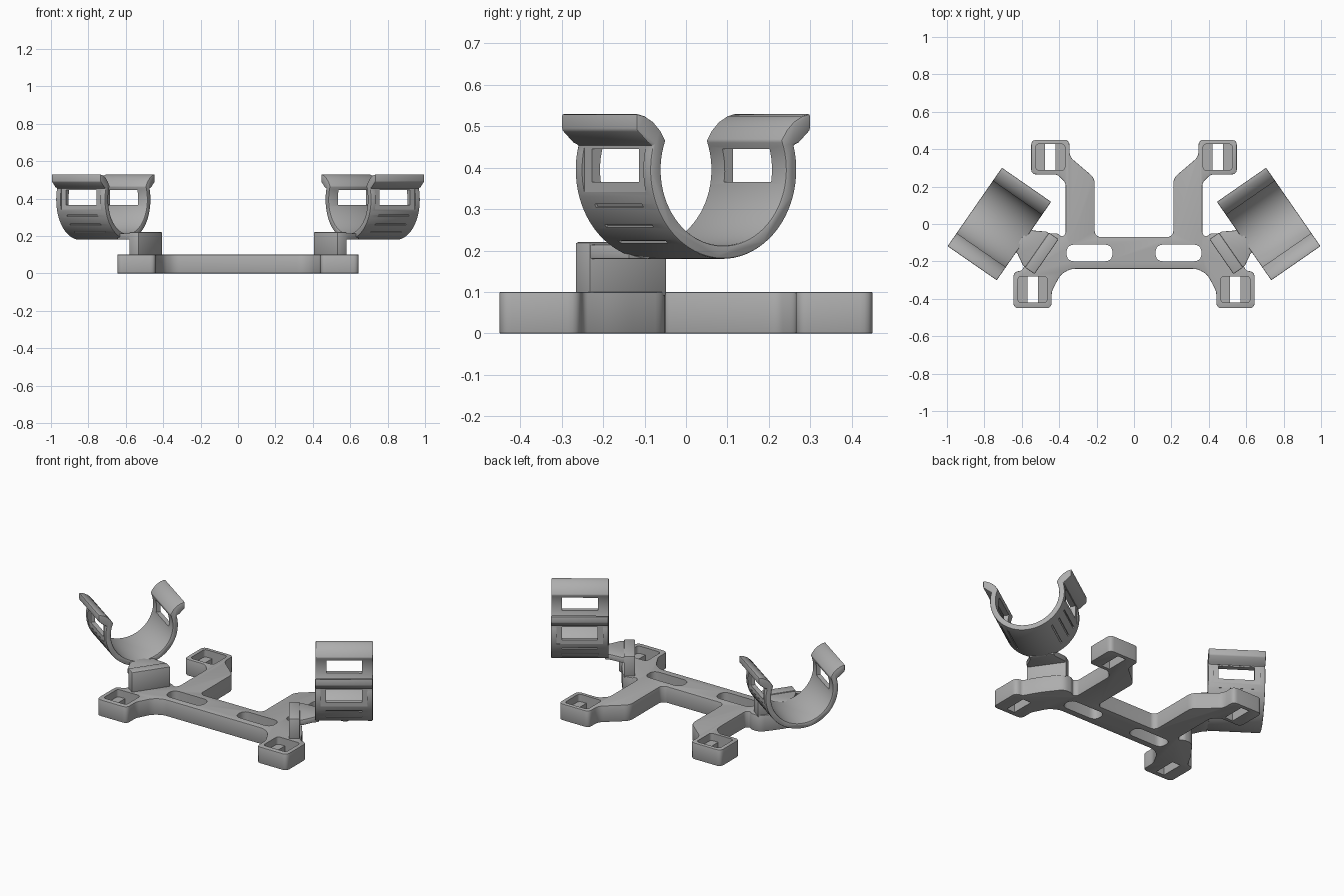
import bpy, bmesh, math
from mathutils import Matrix, Vector

old = bpy.data.objects.get("Cube")
if old:
    bpy.data.objects.remove(old, do_unlink=True)

grey = bpy.data.materials.new("plain_grey")
grey.use_nodes = True
grey.diffuse_color = (0.42, 0.42, 0.42, 1)
grey.node_tree.nodes["Principled BSDF"].inputs["Base Color"].default_value = grey.diffuse_color


def rounded(points, steps=5):
    """Round each (x, y, reach) corner of a closed outline."""
    out = []
    for i, (x, y, reach) in enumerate(points):
        p = Vector((x, y))
        if not reach:
            out.append(p)
            continue
        a, b = (Vector(points[j % len(points)][:2]) for j in (i - 1, i + 1))
        a = p + (a - p).normalized() * reach
        b = p + (b - p).normalized() * reach
        for s in range(steps + 1):
            t = s / steps
            out.append(a * (1 - t) ** 2 + p * 2 * t * (1 - t) + b * t * t)
    return out


def rect(cx, cy, hx, hy, r):
    return rounded([(cx - hx, cy - hy, r), (cx + hx, cy - hy, r),
                    (cx + hx, cy + hy, r), (cx - hx, cy + hy, r)])


def prism(bm, outline, low, high, matrix=Matrix()):
    """Extrude an xy outline from low to high."""
    verts = [bm.verts.new((p[0], p[1], low)) for p in outline]
    face = bm.faces.new(verts)
    new = bmesh.ops.extrude_face_region(bm, geom=[face])["geom"]
    top = [v for v in new if isinstance(v, bmesh.types.BMVert)]
    bmesh.ops.translate(bm, verts=top, vec=(0, 0, high - low))
    bmesh.ops.transform(bm, matrix=matrix, verts=verts + top)


def box(bm, size, matrix):
    bmesh.ops.create_cube(bm, size=1, matrix=matrix @ Matrix.Diagonal((*size, 1)))


def make(name, bm):
    bmesh.ops.recalc_face_normals(bm, faces=bm.faces)
    mesh = bpy.data.meshes.new(name)
    bm.to_mesh(mesh)
    bm.free()
    mesh.materials.append(grey)
    obj = bpy.data.objects.new(name, mesh)
    bpy.context.collection.objects.link(obj)
    return obj


def finish(obj, bevel, cutters=(), mirror=False):
    """Soften edges, cut openings, mirror, then bake and shade."""
    mod = obj.modifiers.new("soft_edges", "BEVEL")
    mod.width, mod.segments, mod.angle_limit = bevel, 2, math.radians(40)
    for cutter in cutters:
        cutter.hide_render = True
        mod = obj.modifiers.new("opening", "BOOLEAN")
        mod.operation, mod.solver, mod.object = "DIFFERENCE", "EXACT", cutter
    if mirror:
        obj.modifiers.new("other_side", "MIRROR").use_mirror_merge = False
    bpy.context.view_layer.update()
    baked = bpy.data.meshes.new_from_object(obj.evaluated_get(bpy.context.evaluated_depsgraph_get()))
    obj.modifiers.clear()
    obj.data = baked
    for cutter in cutters:
        bpy.data.objects.remove(cutter, do_unlink=True)
    bpy.ops.object.select_all(action="DESELECT")
    obj.select_set(True)
    bpy.context.view_layer.objects.active = obj
    bpy.ops.object.shade_smooth_by_angle(angle=math.radians(35))


# Base frame: crossbar, two rear arms and four strap pads
half = [(.345, -.24, .03), (.395, -.275, .02), (.44, -.36, .02), (.44, -.45, .03),
        (.645, -.45, .03), (.645, -.255, .03), (.6, -.25, .015), (.55, -.16, .04),
        (.465, -.05, .03), (.41, -.05, .012), (.385, -.07, .012), (.365, -.05, .01),
        (.365, .22, .02), (.41, .265, .02), (.55, .265, .03), (.55, .45, .03),
        (.345, .45, .03), (.345, .36, .03), (.21, .245, .03), (.21, -.05, .012),
        (.19, -.07, .012)]
bm = bmesh.new()
prism(bm, rounded(half + [(-x, y, r) for x, y, r in reversed(half)]), 0, .1)
frame = make("base_frame", bm)

slots, pockets = bmesh.new(), bmesh.new()
for side in (-1, 1):
    prism(slots, rect(side * .238, -.155, .123, .045, .044), -.05, .15)
    for x, y in ((.5425, -.35), (.4475, .3575)):
        prism(slots, rect(side * x, y, .028, .07, 0), -.05, .15)
        prism(pockets, rect(side * x, y, .078, .07, .02), .055, .15)
finish(frame, .007, [make("slot_cutter", slots), make("pocket_cutter", pockets)])

# Cradle frame: local x runs along the tube, local y across the opening
place = Matrix.Translation((.72, 0, 0)) @ Matrix.Rotation(math.radians(34.7), 4, "Z")
MID, OUTER, INNER = .395, .215, .183


def arc(radius, start, end, steps=22):
    angles = [math.radians(start + (end - start) * i / steps) for i in range(steps + 1)]
    return [(radius * math.cos(a), MID + radius * math.sin(a)) for a in angles]


# Open clip cradles with flared lips
lip = [(.222, .46), (.255, .49), (.255, .53), (.23, .524), (.205, .51), (.185, .49), (.169, .465)]
outer, inner = arc(OUTER, -90, 16), arc(INNER, 18, -90)
right = outer + lip + inner
left = [(-y, z) for y, z in reversed(right)]
profile = right + left[1:-1]
upright = Matrix(((0, 0, 1, 0), (1, 0, 0, 0), (0, 1, 0, 0), (0, 0, 0, 1)))
bm = bmesh.new()
prism(bm, profile, -.16, .16, place @ upright)
cradles = make("clip_cradles", bm)

windows, grooves = bmesh.new(), bmesh.new()
box(windows, (.2, .8, .08), place @ Matrix.Translation((0, 0, .405)))
for side in (-1, 1):
    # Shallow frame around each window, then grip grooves below it
    box(grooves, (.26, .04, .112), place @ Matrix.Translation((0, side * .227, .397)))
    for angle in (-24, -39, -54):
        turn = Matrix.Rotation(math.radians(angle if side > 0 else 180 - angle), 4, "X")
        box(grooves, (.2, .02, .009),
            place @ Matrix.Translation((0, 0, MID)) @ turn @ Matrix.Translation((0, .219, 0)))
finish(cradles, .005, [make("window_cutter", windows), make("groove_cutter", grooves)], True)

# Upright posts standing on the frame
bm = bmesh.new()
box(bm, (.062, .226, .13), place @ Matrix.Translation((-.276, 0, .155)))
finish(make("support_posts", bm), .005, mirror=True)

# Tapered tongues joining posts to cradles
bm = bmesh.new()
tongue = [(-.3, -.11), (-.23, -.11), (-.17, -.075), (-.14, -.07)]
prism(bm, tongue + [(x, -y) for x, y in reversed(tongue)], .18, .214, place)
finish(make("support_tongues", bm), .004, mirror=True)
